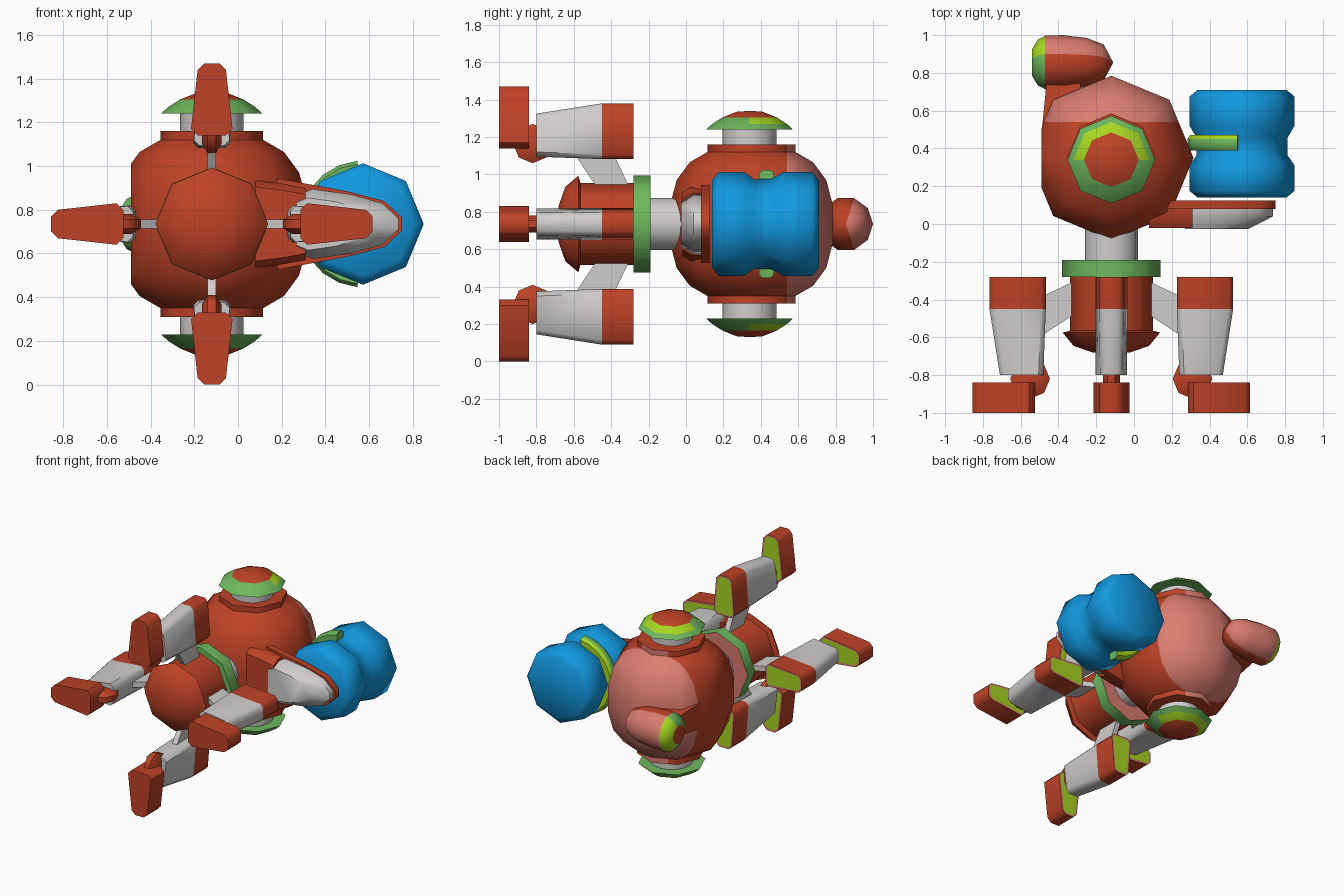
import bpy, bmesh
from math import cos, sin, pi, radians
from mathutils import Matrix, Vector

if "Cube" in bpy.data.objects:
    bpy.data.objects.remove(bpy.data.objects["Cube"])

COLOURS = {"red": (.52, .055, .02), "pale_grey": (.63, .61, .6), "blue": (.006, .32, .75),
           "green": (.155, .48, .11), "lime": (.38, .67, .015), "pink": (.7, .2, .16)}
NAMES = list(COLOURS)
MATS = []
for name, rgb in COLOURS.items():
    m = bpy.data.materials.new(name)
    m.use_nodes = True
    m.diffuse_color = (*rgb, 1)
    m.node_tree.nodes["Principled BSDF"].inputs["Base Color"].default_value = (*rgb, 1)
    MATS.append(m)
X, Y, Z = Vector((1, 0, 0)), Vector((0, 1, 0)), Vector((0, 0, 1))
CX, CZ = -.12, .735


def frame(u, v, w, origin):
    m = Matrix((u, v, w)).transposed().to_4x4()
    m.translation = origin
    return m


def skin(name, rings, mat, colour, edit=None, angle=50):
    """Join rings of points into a closed solid; colour is a name or a face rule."""
    bm = bmesh.new()
    loops = [[bm.verts.new(mat @ Vector(p)) for p in ring] for ring in rings]
    n = len(loops[0])
    for a, b in zip(loops, loops[1:]):
        for i in range(n):
            j = (i + 1) % n
            bm.faces.new((a[i], a[j], b[j], b[i]))
    bm.faces.new(loops[0])
    bm.faces.new(loops[-1])
    bmesh.ops.remove_doubles(bm, verts=bm.verts[:], dist=.0005)
    bmesh.ops.recalc_face_normals(bm, faces=bm.faces[:])
    if edit:
        edit(bm)
    bm.normal_update()
    for f in bm.faces:
        c = colour if isinstance(colour, str) else colour(f.calc_center_median(), f.normal)
        if c:
            f.material_index = NAMES.index(c)
    mesh = bpy.data.meshes.new(name)
    bm.to_mesh(mesh)
    bm.free()
    for m in MATS:
        mesh.materials.append(m)
    ob = bpy.data.objects.new(name, mesh)
    bpy.context.collection.objects.link(ob)
    bpy.ops.object.select_all(action='DESELECT')
    ob.select_set(True)
    bpy.context.view_layer.objects.active = ob
    bpy.ops.object.shade_smooth_by_angle(angle=radians(angle))
    return ob


def lathe(name, profile, mat, colour, sides=8, edit=None):
    rings = [[(r * cos(2 * pi * i / sides), r * sin(2 * pi * i / sides), h)
              for i in range(sides)] for r, h in profile]
    return skin(name, rings, mat, colour, edit)


def block(r0, r1, w0, w1, y, c=.025):
    """Chamfered tapered rectangle, radial by tangential."""
    a, b = w0 / 2, w1 / 2
    return [(r0 + c, -a, y), (r1 - c, -b, y), (r1, c - b, y), (r1, b - c, y),
            (r1 - c, b, y), (r0 + c, a, y), (r0, a - c, y), (r0, c - a, y)]


# Round main body, flattened on one side, pale at the rear
def cut_body(bm):
    def cut(co, no, clear):
        return bmesh.ops.bisect_plane(bm, geom=bm.verts[:] + bm.edges[:] + bm.faces[:],
                                      plane_co=co, plane_no=no, clear_outer=clear)
    cut((-.49, 0, 0), (-1, 0, 0), True)
    bmesh.ops.holes_fill(bm, edges=[e for e in bm.edges if e.is_boundary])
    cut((0, .54, 0), (0, 1, 0), False)


half = [(.235, .425), (.235, .385), (.33, .33), (.4, .235), (.435, .1)]
lathe("main_body", [(r, -h) for r, h in half] + [(r, h) for r, h in reversed(half)],
      frame(X, Y, Z, (CX, .35, CZ)),
      lambda c, n: "pink" if c.y > .54 and abs(n.z) < .95 else "red", edit=cut_body)

# Matching ports above and below the body
for side, label in ((1, "top"), (-1, "bottom")):
    fr = frame(X, Y, Z * side, (CX, .34, CZ))
    lathe(label + "_port_stem", [(.145, .4), (.145, .52)], fr, "pale_grey", 16)

    def port_colour(c, n):
        h = abs(c.z - CZ)
        if h > .572:
            return "red"
        return "lime" if c.y > .37 and h > .53 else "green"
    lathe(label + "_port_cap", [(.1, .505), (.232, .505), (.2, .535), (.145, .57),
                                (.07, .6), (0, .605)], fr, port_colour)

# Neck, collar and front pod along the main axis
AXIS = frame(X, Z, Y, (CX, 0, CZ))
lathe("neck", [(.14, -.25), (.14, .05)], AXIS, "pale_grey", 16)
lathe("collar", [(.1, -.28), (.26, -.28), (.26, -.19), (.225, -.19), (.13, -.192)], AXIS,
      lambda c, n: "pink" if n.y > .5 and Vector((c.x - CX, c.z - CZ)).length < .23 else "green")
lathe("front_pod", [(.22, -.28), (.22, -.565), (.258, -.575), (.2, -.645),
                    (.1, -.68), (0, -.69)], AXIS, "red")


# Four limbs, each with strut, leg, knuckle and foot
def inset_back(bm):
    back = max(bm.faces, key=lambda f: f.calc_center_median().y)
    ring = bmesh.ops.inset_region(bm, faces=[back], thickness=.014)["faces"]
    for f in ring:
        f.material_index = NAMES.index("pink")
    back.material_index = NAMES.index("lime")


def limb_colour(front, band):
    def rule(c, n):
        if n.y > .95:
            return None
        return front if c.y < band else "red"
    return rule


for i, label in enumerate(("left", "top", "right", "bottom")):
    a = i * pi / 2
    rad, tan = Vector((cos(a), 0, sin(a))), Vector((-sin(a), 0, cos(a)))
    fr = frame(rad, tan, Y, (CX, 0, CZ))
    strut = [[(r, -.02, y0), (r, .02, y0), (r, .02, y1), (r, -.02, y1)]
             for r, y0, y1 in ((.17, -.46, -.29), (.38, -.6, -.39))]
    skin(label + "_strut", strut, fr, "pale_grey")
    skin(label + "_leg", [block(.36, .59, .165, .12, -.8), block(.347, .645, .17, .13, -.45),
                          block(.347, .645, .17, .13, -.28)], fr,
         limb_colour("pale_grey", -.45), inset_back)
    knuckle = frame(rad, Y, tan, Vector((CX, -.82, CZ)) + rad * .43)
    lathe(label + "_knuckle", [(.06, -.045), (.105, -.02), (.105, .02), (.06, .045)],
          knuckle, "red")
    skin(label + "_foot", [block(.405, .735, .19, .13, -1, .03),
                           block(.405, .735, .19, .13, -.84, .03)], fr,
         limb_colour("red", -.9), inset_back)


# Side arm: red backing, red root and grey bevelled cover
def paddle(points, y):
    return [(x, y, CZ + z) for x, z in points] + [(x, y, CZ - z) for x, z in reversed(points)]


I4 = Matrix.Identity(4)
outline = [(.08, .215), (.2, .205), (.5, .15), (.67, .105), (.75, .03)]
cover = [(.27, .13), (.34, .16), (.52, .135), (.66, .095), (.735, .025)]
skin("arm_backing", [paddle(outline, y) for y in (.08, .125)], I4, "red")
root = [(.08, .2), (.2, .185), (.31, .165)]
skin("arm_root", [paddle([(x, z - .03) for x, z in root], -.02), paddle(root, .03),
                  paddle(root, .09)], I4, "red")
front = [(x * .72 + .075, z * .75) for x, z in cover]
skin("arm_cover", [paddle(front, -.026), paddle(cover, .04), paddle(cover, .09)],
     I4, "pale_grey")

# Waisted barrel and the clamp around its inner half
BX = .572
lathe("barrel", [(.235, .14), (.278, .175), (.278, .31), (.24, .365), (.24, .455),
                 (.278, .52), (.278, .675), (.235, .71)],
      frame(X, Z, Y, (BX, 0, CZ)), "blue")
arc = [radians(95 + 17 * k) for k in range(11)]
section = [(.23, .39), (.275, .39), (.29, .41), (.29, .45), (.275, .47), (.23, .47)]
skin("barrel_clamp", [[(BX + r * cos(t), y, CZ + r * sin(t)) for r, y in section] for t in arc],
     I4, lambda c, n: "lime" if n.y > .5 else "green")

# Rear thruster with rimmed mouth and its bracket
def thruster_colour(c, n):
    if c.x < -.525:
        return "red"
    if c.x < -.475:
        return "lime" if c.y > .87 else "green"
    return "pink" if c.y > .89 else "red"


lathe("rear_thruster", [(0, -.53), (.07, -.54), (.12, -.51), (.142, -.47), (.145, -.38),
                        (.13, -.25), (.095, -.16), (0, -.11)],
      frame(Y, Z, X, (0, .855, CZ)), thruster_colour, 10)
bracket = [[(x0, y, CZ - z), (x1, y, CZ - z), (x1, y, CZ + z), (x0, y, CZ + z)]
           for x0, x1, y, z in ((-.488, -.3, .5, .1), (-.46, -.28, .78, .07))]
skin("thruster_bracket", bracket, I4, "red")
